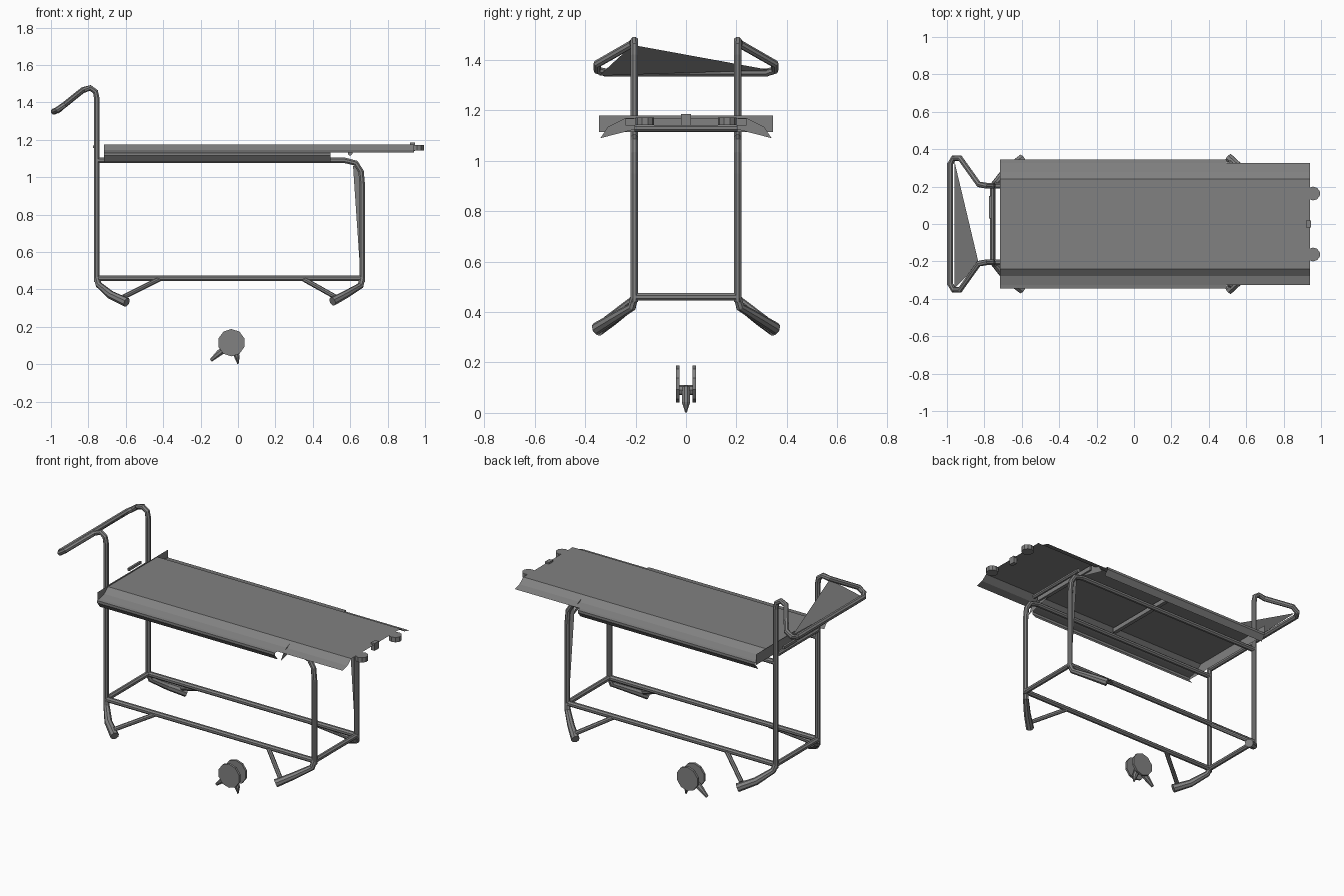
import bpy, bmesh, math
from mathutils import Vector, Matrix

if "Cube" in bpy.data.objects:
    bpy.data.objects.remove(bpy.data.objects["Cube"])

grey = bpy.data.materials.new("painted grey metal")
grey.diffuse_color = (0.22, 0.22, 0.22, 1)
grey.use_nodes = True
grey.node_tree.nodes["Principled BSDF"].inputs["Base Color"].default_value = grey.diffuse_color


def add(name, bm):
    me = bpy.data.meshes.new(name)
    bm.to_mesh(me)
    bm.free()
    me.materials.append(grey)
    ob = bpy.data.objects.new(name, me)
    bpy.context.collection.objects.link(ob)
    return ob


def tube(name, pts, r=0.016, radii=None, cyclic=False):
    """Eight-sided tube swept along a path, mitred at each bend."""
    bm = bmesh.new()
    pts = [Vector(p) for p in pts]
    d0 = (pts[1] - pts[0]).normalized()
    ref = Vector((0, 0, 1)) if abs(d0.z) < 0.9 else Vector((1, 0, 0))
    u = (ref - d0 * ref.dot(d0)).normalized()
    rings = []
    for i, p in enumerate(pts):
        a = (p - pts[i - 1]).normalized() if i else d0
        b = (pts[i + 1] - p).normalized() if i < len(pts) - 1 else a
        t = (a + b).normalized()
        u = (u - t * u.dot(t)).normalized()
        v = t.cross(u)
        rr = r * (radii[i] if radii else 1)
        rings.append([bm.verts.new(p + rr * (math.cos(k * math.pi / 4 + .39) * u
                      + math.sin(k * math.pi / 4 + .39) * v)) for k in range(8)])
    for A, B in zip(rings, rings[1:]):
        for k in range(8):
            bm.faces.new((A[k], A[(k + 1) % 8], B[(k + 1) % 8], B[k]))
    bm.faces.new(rings[0][::-1])
    bm.faces.new(rings[-1])
    bmesh.ops.recalc_face_normals(bm, faces=bm.faces)
    return add(name, bm)


def box(name, lo, hi):
    bm = bmesh.new()
    lo, hi = Vector(lo), Vector(hi)
    s = hi - lo
    bmesh.ops.create_cube(bm, size=1, matrix=Matrix.Translation((lo + hi) / 2)
                          @ Matrix.Diagonal((s.x, s.y, s.z, 1)))
    return add(name, bm)


def sheet(name, profile, x0, x1):
    """Open y/z profile extruded along x."""
    bm = bmesh.new()
    rows = [[bm.verts.new((x, y, z)) for y, z in profile] for x in (x0, x1)]
    for i in range(len(profile) - 1):
        bm.faces.new((rows[0][i], rows[1][i], rows[1][i + 1], rows[0][i + 1]))
    return add(name, bm)


def disc(name, c, r, depth, axis, n=10):
    bm = bmesh.new()
    rot = Matrix.Rotation(math.pi / 2, 4, 'X') if axis == 'Y' else Matrix()
    bmesh.ops.create_cone(bm, cap_ends=True, segments=n, radius1=r, radius2=r,
                          depth=depth, matrix=Matrix.Translation(c) @ rot)
    return add(name, bm)


def plate(name, pts):
    bm = bmesh.new()
    bm.faces.new([bm.verts.new(p) for p in pts])
    return add(name, bm)


# Bed: flat deck with stepped slopes down both long sides
half = [(0.24, 1.175), (0.278, 1.145), (0.325, 1.133)]
sheet("bed_deck", [(-y, z) for y, z in half[::-1]] + half, -0.717, 0.94)
plate("bed_end_panel", [(-0.717, -0.345, 1.115), (-0.717, 0.345, 1.115),
                        (-0.717, 0.345, 1.18), (-0.717, -0.345, 1.18)])

for s, side in ((-1, "front"), (1, "back")):
    # Side skirt under the bed edge
    sheet(side + "_skirt", [(s * 0.31, 1.135), (s * 0.346, 1.13), (s * 0.346, 1.115),
                            (s * 0.32, 1.082)][::-s], -0.717, 0.495)
    y = s * 0.205
    # Head-end upright that bends into the push handle
    tube(side + "_handle_upright",
         [(-0.755, y, 0.44), (-0.755, y, 1.42), (-0.762, y, 1.457), (-0.79, y, 1.477),
          (-0.83, s * 0.212, 1.465), (-0.93, s * 0.352, 1.385),
          (-0.965, s * 0.352, 1.36), (-0.983, s * 0.32, 1.351)])
    # Top rail that bends down into the foot-end leg
    tube(side + "_top_rail_and_leg",
         [(-0.755, y, 1.09), (0.57, y, 1.09), (0.63, y, 1.075), (0.658, y, 1.03),
          (0.665, y, 0.95), (0.665, y, 0.44)])
    tube(side + "_bottom_rail", [(-0.755, y, 0.46), (0.665, y, 0.46)])
    # Splayed feet with braces
    tube(side + "_head_foot", [(-0.755, y, 0.46), (-0.745, s * 0.215, 0.425),
                               (-0.68, s * 0.29, 0.37), (-0.595, s * 0.35, 0.33)],
         radii=(1, 1.1, 1.4, 1.6))
    tube(side + "_head_brace", [(-0.42, y, 0.455), (-0.61, s * 0.33, 0.36)], 0.013)
    tube(side + "_tail_foot", [(0.665, y, 0.46), (0.655, s * 0.215, 0.42),
                               (0.58, s * 0.29, 0.375), (0.505, s * 0.355, 0.335)],
         radii=(1, 1.1, 1.3, 1.5))
    tube(side + "_tail_brace", [(0.35, y, 0.455), (0.52, s * 0.33, 0.36)], 0.013)
    # Rounded grip tab at the tail of the bed
    disc(side + "_tail_tab", (0.958, s * 0.163, 1.158), 0.037, 0.03, 'Z')
    # Sloping bracket under the deck
    plate(side + "_deck_bracket", [(0.53, s * 0.05, 1.165), (0.53, s * 0.34, 1.09),
                                   (0.53, s * 0.31, 1.135), (0.53, s * 0.24, 1.17)])

# Handle grip and the triangular web inside it
tube("handle_grip", [(-0.983, -0.325, 1.351), (-0.983, 0.325, 1.351)], 0.017)
plate("handle_web", [(-0.96, -0.345, 1.338), (-0.96, 0.335, 1.36), (-0.83, -0.212, 1.46)])

# Thin gusset on the back tail leg
plate("leg_gusset", [(0.615, 0.205, 1.06), (0.65, 0.205, 1.06), (0.655, 0.205, 0.47)])

# Cross members
for name, x, z, r in (("head_bottom_cross", -0.755, 0.46, 0.016),
                      ("tail_bottom_cross", 0.665, 0.46, 0.016),
                      ("head_top_cross", -0.757, 1.135, 0.014),
                      ("tail_top_cross", 0.60, 1.13, 0.014)):
    tube(name, [(x, -0.205, z), (x, 0.205, z)], r)
for name, x in (("middle_slat", -0.05), ("tail_slat", 0.53)):
    box(name, (x - 0.012, -0.24, 1.14), (x + 0.012, 0.24, 1.168))

# Latches
box("tail_latch", (0.92, -0.02, 1.14), (0.945, 0.02, 1.185))
box("head_latch", (-0.775, 0.03, 1.155), (-0.762, 0.15, 1.17))

# Centre caster: two wheel cheeks, hub and dropped pedal
for s, side in ((-1, "front"), (1, "back")):
    disc(side + "_caster_cheek", (-0.035, s * 0.032, 0.115), 0.073, 0.014, 'Y')
disc("caster_hub", (-0.035, 0, 0.09), 0.02, 0.064, 'Y', 8)
tube("caster_pedal", [(-0.06, 0, 0.09), (-0.10, 0, 0.06), (-0.145, 0, 0.02)], 0.018,
     radii=(1, 1, 0.5))
tube("caster_stem", [(-0.03, 0, 0.10), (-0.005, 0, 0.04), (0.0, 0, 0.001)], 0.018,
     radii=(1, 0.9, 0.2))
